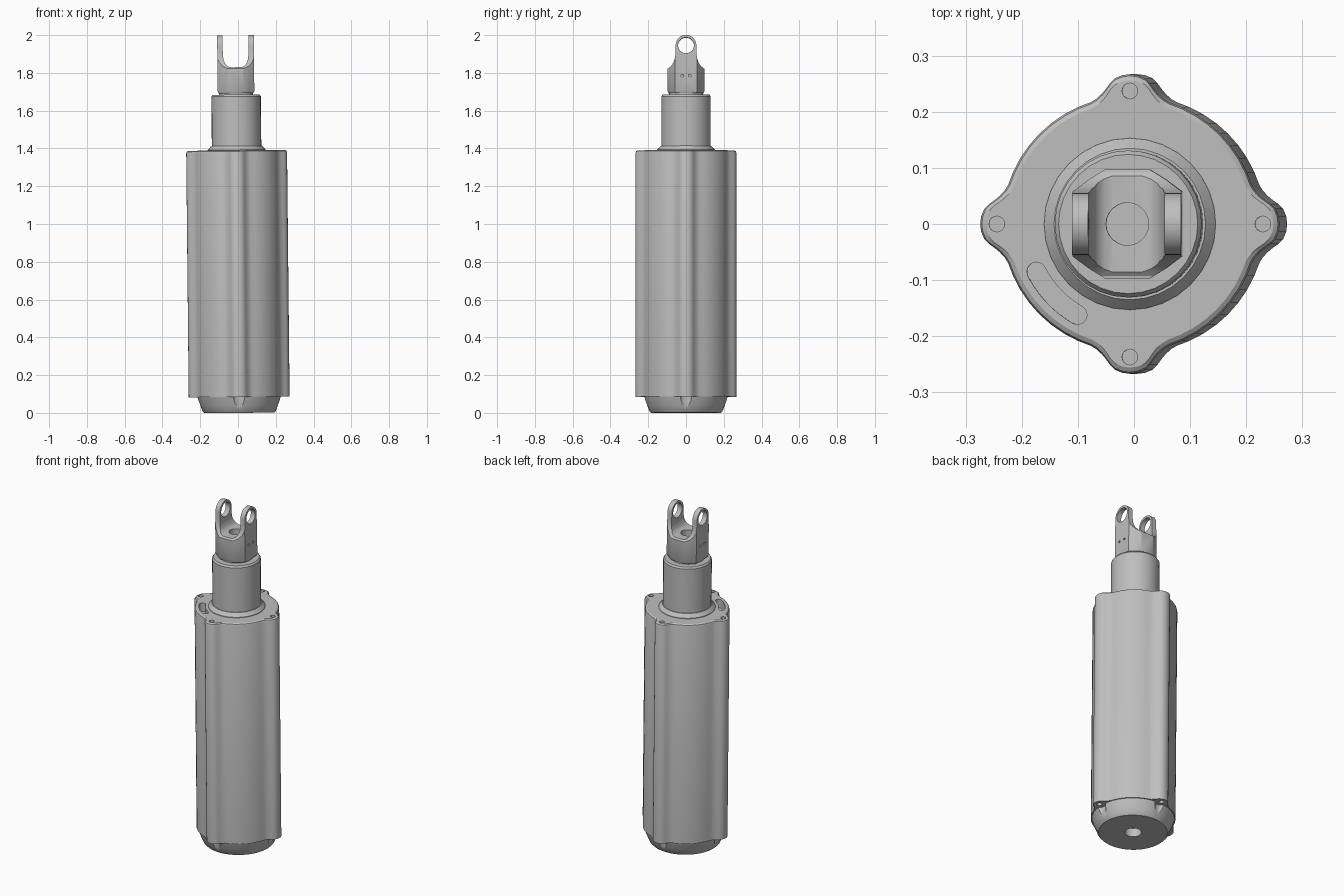
import bpy, bmesh, math
from mathutils import Matrix

if "Cube" in bpy.data.objects:
    bpy.data.objects.remove(bpy.data.objects["Cube"])

metal = bpy.data.materials.new("plain grey metal")
metal.diffuse_color = (0.52, 0.52, 0.52, 1)
metal.use_nodes = True
metal.node_tree.nodes["Principled BSDF"].inputs["Base Color"].default_value = metal.diffuse_color
parts = []


def loft(name, rings, keep=True):
    """Closed solid through a list of equal-length rings of 3D points."""
    bm = bmesh.new()
    loops = [[bm.verts.new(p) for p in ring] for ring in rings]
    n = len(loops[0])
    for a, b in zip(loops, loops[1:]):
        for i in range(n):
            j = (i + 1) % n
            bm.faces.new((a[i], a[j], b[j], b[i]))
    bm.faces.new(loops[0][::-1])
    bm.faces.new(loops[-1])
    bmesh.ops.recalc_face_normals(bm, faces=bm.faces)
    me = bpy.data.meshes.new(name)
    bm.to_mesh(me)
    bm.free()
    ob = bpy.data.objects.new(name, me)
    bpy.context.collection.objects.link(ob)
    me.materials.append(metal)
    if keep:
        parts.append(ob)
    return ob


def prism(name, pts, axis, lo, hi, keep=False):
    """Extrude a 2D outline along an axis."""
    place = {'x': lambda a, b, h: (h, a, b),
             'y': lambda a, b, h: (a, h, b),
             'z': lambda a, b, h: (a, b, h)}[axis]
    return loft(name, [[place(a, b, h) for a, b in pts] for h in (lo, hi)], keep)


def circle(r, cx=0, cy=0, n=32, start=0, sweep=360):
    steps = n if sweep == 360 else n + 1
    return [(cx + r * math.cos(math.radians(start + sweep * i / n)),
             cy + r * math.sin(math.radians(start + sweep * i / n))) for i in range(steps)]


def lathe(name, profile, n=32):
    return loft(name, [[(x, y, z) for x, y in circle(r, n=n)] for r, z in profile])


def cut(ob, cutter, op='DIFFERENCE'):
    m = ob.modifiers.new("cut", 'BOOLEAN')
    m.operation, m.solver, m.object = op, 'EXACT', cutter
    bpy.context.view_layer.objects.active = ob
    bpy.ops.object.modifier_apply(modifier=m.name)
    bpy.data.objects.remove(cutter)


# Housing: round outline with four blended screw ribs
half = [(0, .267), (3, .2655), (6, .261), (8, .254), (10, .245), (12, .238),
        (15, .231), (18, .228), (24, .228), (31, .228), (38, .228)]
quarter = half + [(45, .228)] + [(90 - a, r) for a, r in half[:0:-1]]
outline = [(a + 90 * q, r) for q in range(4) for a, r in quarter]


def housing_ring(inset, z):
    return [((r - inset) * math.cos(math.radians(a)),
             (r - inset) * math.sin(math.radians(a)), z) for a, r in outline]


housing = loft("housing", [housing_ring(0, .085), housing_ring(0, 1.376),
                           housing_ring(.003, 1.385), housing_ring(.011, 1.39)])

# Tapered base below the ribs
base = lathe("base", [(.185, 0), (.193, .008), (.206, .04), (.215, .062), (.224, .09)], 48)
cut(base, prism("bore", circle(.045), 'z', -.1, .05))

# Screw holes at both ends of the ribs, and clearance scallops in the base
for k in range(4):
    cx = .237 * math.cos(k * math.pi / 2)
    cy = .237 * math.sin(k * math.pi / 2)
    cut(housing, prism("hole", circle(.014, cx, cy, 16), 'z', 1.355, 1.5))
    cut(housing, prism("hole", circle(.014, cx, cy, 16), 'z', 0, .115))
    cut(base, prism("scallop", circle(.035, cx, cy, 20), 'z', -.1, .2))

# Curved groove in the top face
a0, a1, rad, w = 207, 240, .187, .017


def groove_end(a, start):
    t = math.radians(a)
    return circle(w, rad * math.cos(t), rad * math.sin(t), 8, start, 180)


groove = (circle(rad + w, n=10, start=a0, sweep=a1 - a0)[1:-1] + groove_end(a1, a1)
          + circle(rad - w, n=10, start=a1, sweep=a0 - a1)[1:-1] + groove_end(a0, a0 + 180))
cut(housing, prism("groove", groove, 'z', 1.34, 1.5))

# Collar, outer tube and inner rod
lathe("collar", [(.153, 1.38), (.153, 1.393), (.135, 1.413)])
lathe("outer_tube", [(.131, 1.38), (.131, 1.675), (.124, 1.685)])
lathe("inner_rod", [(.09, 1.65), (.09, 1.71)])

# Fork: faceted block trimmed to the lug shape
corner = [(.097, .058), (.069, .079), (.04, .097)]
section = (corner + [(-x, y) for x, y in corner[::-1]]
           + [(-x, -y) for x, y in corner] + [(x, -y) for x, y in corner[::-1]])
fork = loft("fork", [[(x * s, y * s, z) for x, y in section]
                     for s, z in ((.95, 1.692), (1, 1.702), (1, 2.0))])
shoulder = [(.11, 1.68), (.11, 1.822), (.093, 1.824), (.08, 1.834),
            (.066, 1.855), (.058, 1.88), (.055, 1.91)]
lug = shoulder + circle(.055, 0, 1.945, 16, 0, 180) + [(-y, z) for y, z in shoulder[::-1]]
cut(fork, prism("lug_shape", lug, 'x', -.2, .2), 'INTERSECT')

# Rounded slot between the prongs, pin hole, centre hole and side pinholes
side = [(.068, 2.1), (.068, 1.9), (.064, 1.868), (.054, 1.846), (.042, 1.834), (.028, 1.83)]
cut(fork, prism("slot", side + [(-x, z) for x, z in side[::-1]], 'y', -.2, .2))
cut(fork, prism("pin_hole", circle(.042, 0, 1.945), 'x', -.2, .2))
cut(fork, prism("centre_hole", circle(.038, n=24), 'z', 1.77, 1.9))
for y in (-.02, .02):
    for lo, hi in ((-.2, -.08), (.08, .2)):
        cut(fork, prism("pinhole", circle(.007, y, 1.785, 10), 'x', lo, hi))

# Slight lean of the whole assembly, then smooth shading with sharp edges
lean = Matrix.Translation((.007, 0, 0)) @ Matrix.Rotation(-.0103, 4, 'Y')
for ob in parts:
    ob.data.transform(lean)
    bpy.ops.object.select_all(action='DESELECT')
    ob.select_set(True)
    bpy.context.view_layer.objects.active = ob
    bpy.ops.object.shade_smooth_by_angle(angle=math.radians(30))
